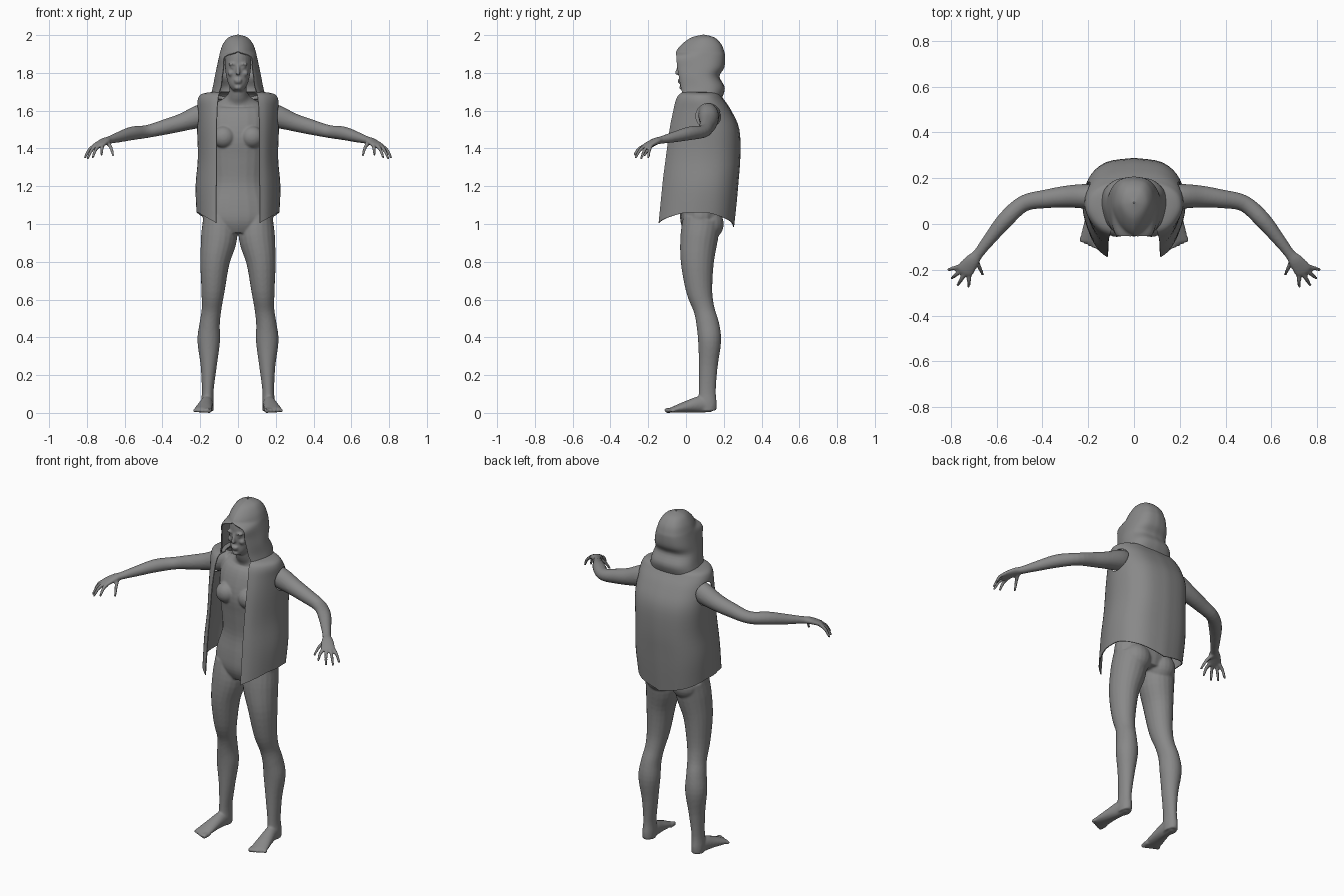
import bpy
import bmesh
import math
from mathutils import Vector, Matrix

default_cube = bpy.data.objects.get("Cube")
if default_cube:
    bpy.data.objects.remove(default_cube, do_unlink=True)

# One plain grey for everything
grey = bpy.data.materials.new("plain_grey")
grey.use_nodes = True
grey.diffuse_color = (0.25, 0.25, 0.25, 1)
grey.node_tree.nodes["Principled BSDF"].inputs["Base Color"].default_value = grey.diffuse_color


def spline(points, steps):
    """Smooth curve through tuples of any length."""
    result = []
    last = len(points) - 1
    for i in range(last):
        a, b = points[max(i - 1, 0)], points[i]
        c, d = points[i + 1], points[min(i + 2, last)]
        for k in range(steps):
            t = k / steps
            result.append([
                q + 0.5 * t * (r - p + t * (2 * p - 5 * q + 4 * r - s + t * (3 * (q - r) + s - p)))
                for p, q, r, s in zip(a, b, c, d)])
    result.append(list(points[-1]))
    return result


def tube(bm, rings, ref, side=1, steps=4, sides=20):
    """Closed limb through rings of (x, y, z, half width, half depth)."""
    rings = spline(rings, steps)
    centres = [Vector(r[:3]) for r in rings]
    loops = []
    for i, ring in enumerate(rings):
        tangent = (centres[min(i + 1, len(rings) - 1)] - centres[max(i - 1, 0)]).normalized()
        u = Vector(ref).cross(tangent).normalized()
        v = tangent.cross(u)
        loop = []
        for k in range(sides):
            a = math.tau * k / sides
            p = centres[i] + u * ring[3] * math.cos(a) + v * ring[4] * math.sin(a)
            loop.append(bm.verts.new((p.x * side, p.y, p.z)))
        loops.append(loop)
    for lo, hi in zip(loops, loops[1:]):
        for k in range(sides):
            n = (k + 1) % sides
            bm.faces.new((lo[k], lo[n], hi[n], hi[k]))
    bm.faces.new(loops[0])
    bm.faces.new(loops[-1])


def blob(bm, centre, radii):
    matrix = Matrix.Translation(centre) @ Matrix.Diagonal((*radii, 1))
    bmesh.ops.create_uvsphere(bm, u_segments=20, v_segments=12, radius=1, matrix=matrix)


def make_object(name, bm):
    bmesh.ops.recalc_face_normals(bm, faces=bm.faces)
    mesh = bpy.data.meshes.new(name)
    bm.to_mesh(mesh)
    bm.free()
    mesh.materials.append(grey)
    obj = bpy.data.objects.new(name, mesh)
    bpy.context.collection.objects.link(obj)
    return obj


def finish(obj):
    bpy.ops.object.select_all(action='DESELECT')
    obj.select_set(True)
    bpy.context.view_layer.objects.active = obj
    for modifier in list(obj.modifiers):
        bpy.ops.object.modifier_apply(modifier=modifier.name)
    bpy.ops.object.shade_smooth_by_angle(angle=math.radians(50))


X, Y, Z = (1, 0, 0), (0, 1, 0), (0, 0, 1)
body = bmesh.new()

# Torso and neck
tube(body, [(0, .085, .96, .13, .09), (0, .08, 1.02, .185, .11), (0, .08, 1.1, .18, .108),
            (0, .08, 1.22, .145, .095), (0, .075, 1.35, .15, .1), (0, .075, 1.45, .16, .11),
            (0, .09, 1.55, .165, .1), (0, .1, 1.62, .14, .075), (0, .085, 1.66, .075, .058),
            (0, .06, 1.7, .047, .05), (0, .05, 1.77, .045, .05)], Y)

# Head and face
tube(body, [(0, 0, 1.705, .022, .028), (0, .01, 1.73, .045, .046), (0, .03, 1.78, .062, .067),
            (0, .045, 1.85, .07, .085), (0, .05, 1.92, .065, .08), (0, .055, 1.965, .03, .04)], Y)
tube(body, [(0, -.036, 1.84, .007, .007), (0, -.045, 1.81, .009, .01),
            (0, -.047, 1.79, .014, .011)], Y)
blob(body, (0, -.034, 1.762), (.023, .012, .006))
blob(body, (0, -.032, 1.75), (.02, .012, .006))
blob(body, (0, -.022, 1.722), (.02, .014, .012))

for s in (1, -1):
    # Brow, eye, cheek, breast and buttock
    blob(body, (.03 * s, -.03, 1.846), (.025, .013, .007))
    blob(body, (.027 * s, -.025, 1.828), (.013, .011, .007))
    blob(body, (.037 * s, -.018, 1.798), (.018, .014, .016))
    blob(body, (.075 * s, -.005, 1.46), (.06, .052, .058))
    blob(body, (.085 * s, .12, 1.0), (.085, .08, .085))

    # Leg and foot
    tube(body, [(.1, .085, 1.03, .085, .1), (.1, .07, .93, .096, .1), (.122, .06, .8, .078, .088),
                (.132, .07, .65, .062, .07), (.14, .095, .55, .052, .056),
                (.15, .115, .47, .054, .06), (.155, .125, .38, .06, .061),
                (.155, .118, .25, .043, .05), (.16, .113, .12, .031, .045),
                (.162, .113, .05, .034, .05), (.162, .115, .01, .032, .046)], Y, s)
    tube(body, [(.162, .14, .035, .03, .032), (.165, .08, .045, .034, .044),
                (.175, .01, .034, .041, .032), (.184, -.05, .021, .047, .02),
                (.188, -.08, .015, .045, .013)], Z, s)
    for i in range(5):
        x, r = .15 + .019 * i, .014 - .001 * i
        tip = -.113 + .008 * i
        tube(body, [(x, -.06, .015, r, r), (x + .003, tip + .015, .013, r, r),
                    (x + .003, tip, .01, r * .6, r * .6)], Z, s, sides=10)

    # Arm and palm
    tube(body, [(.12, .11, 1.6, .045, .05), (.2, .12, 1.572, .054, .06),
                (.29, .12, 1.54, .048, .048), (.38, .11, 1.515, .041, .041),
                (.48, .09, 1.49, .036, .034), (.56, .02, 1.48, .036, .036),
                (.63, -.065, 1.46, .028, .028), (.68, -.13, 1.445, .023, .02),
                (.705, -.16, 1.438, .032, .018), (.735, -.198, 1.42, .039, .014),
                (.745, -.212, 1.412, .034, .011)], Z, s)
    # Fingers and thumb as base and tip pairs
    digits = [((.762, -.186, 1.413), (.812, -.2, 1.348)), ((.75, -.2, 1.416), (.797, -.238, 1.343)),
              ((.735, -.212, 1.416), (.77, -.268, 1.348)), ((.718, -.216, 1.413), (.722, -.275, 1.363)),
              ((.69, -.155, 1.43), (.66, -.222, 1.36))]
    for base, tip in digits:
        mid = Vector(base).lerp(tip, .55) + Vector((0, 0, .014))
        tube(body, [(*base, .011, .011), (*mid, .0095, .0095), (*tip, .007, .007)],
             X, s, sides=10)

figure = make_object("body", body)
remesh = figure.modifiers.new("blend_parts", 'REMESH')
remesh.mode = 'VOXEL'
remesh.voxel_size = .006
soften = figure.modifiers.new("soften", 'SMOOTH')
soften.factor = .5
soften.iterations = 4
finish(figure)


def garment(name, rows, hem=None):
    """Mirrored cloth shell from rows of (z, back y, side x, front edge x, front edge y)."""
    bm = bmesh.new()
    grid = []
    for z, back, wide, edge_x, edge_y in spline(rows, 4):
        edge_x = max(edge_x, 0)

        def at(x, t):
            return (x, back + (edge_y - back) * t)

        def inward(t):
            return wide + (edge_x - wide) * t
        plan = spline([at(0, 0), at(wide * .58, .05), at(wide * .92, .23), at(wide, .5),
                       at(inward(.25), .75), at(inward(.62), .92), at(edge_x, 1)], 4)
        count = len(plan) - 1
        grid.append([bm.verts.new((max(x, 0), y, z + (hem(j / count, z) if hem else 0)))
                     for j, (x, y) in enumerate(plan)])
    for lo, hi in zip(grid, grid[1:]):
        for j in range(len(lo) - 1):
            bm.faces.new((lo[j], lo[j + 1], hi[j + 1], hi[j]))
    obj = make_object(name, bm)
    mirror = obj.modifiers.new("mirror", 'MIRROR')
    mirror.merge_threshold = .0005
    cloth = obj.modifiers.new("cloth", 'SOLIDIFY')
    cloth.thickness = .005
    cloth.offset = 0
    return obj


def vest_hem(u, z):
    # Points at the middle of the back and at both front corners
    fade = min(max((1.25 - z) / .19, 0), 1)
    return -fade * (.075 * max(0, 1 - u / .4) + .055 * max(0, (u - .6) / .4))


def hood_hem(u, z):
    # Front corners rise slightly toward the face
    return .02 * max(0, u - .7) / .3 if z < 1.68 else 0


# Open sleeveless vest with cut armholes
vest = garment("vest", [(1.06, .252, .217, .115, -.143), (1.2, .272, .222, .114, -.125),
                        (1.35, .285, .21, .112, -.105), (1.5, .28, .214, .112, -.085),
                        (1.6, .237, .213, .11, -.065), (1.66, .197, .21, .105, -.05),
                        (1.688, .175, .185, .1, -.03), (1.7, .14, .1, .085, 0)], vest_hem)
cutter_mesh = bmesh.new()
bmesh.ops.create_cone(cutter_mesh, cap_ends=True, segments=32, radius1=.066, radius2=.066, depth=1,
                      matrix=Matrix.Translation((0, .118, 1.572)) @ Matrix.Rotation(math.pi / 2, 4, 'Y'))
cutter = make_object("armhole_cutter", cutter_mesh)
cutter.hide_render = True
armholes = vest.modifiers.new("armholes", 'BOOLEAN')
armholes.operation = 'DIFFERENCE'
armholes.object = cutter
finish(vest)
bpy.data.objects.remove(cutter, do_unlink=True)

# Hood, open around the face
hood = garment("hood", [(2.0, .096, .003, 0, .09), (1.985, .15, .05, 0, .03),
                        (1.95, .185, .077, 0, -.02), (1.912, .2, .091, 0, -.05),
                        (1.885, .205, .098, .068, -.05), (1.83, .2, .11, .075, -.045),
                        (1.78, .175, .12, .082, -.036), (1.72, .203, .132, .09, -.025),
                        (1.66, .185, .146, .115, -.008)], hood_hem)
finish(hood)
